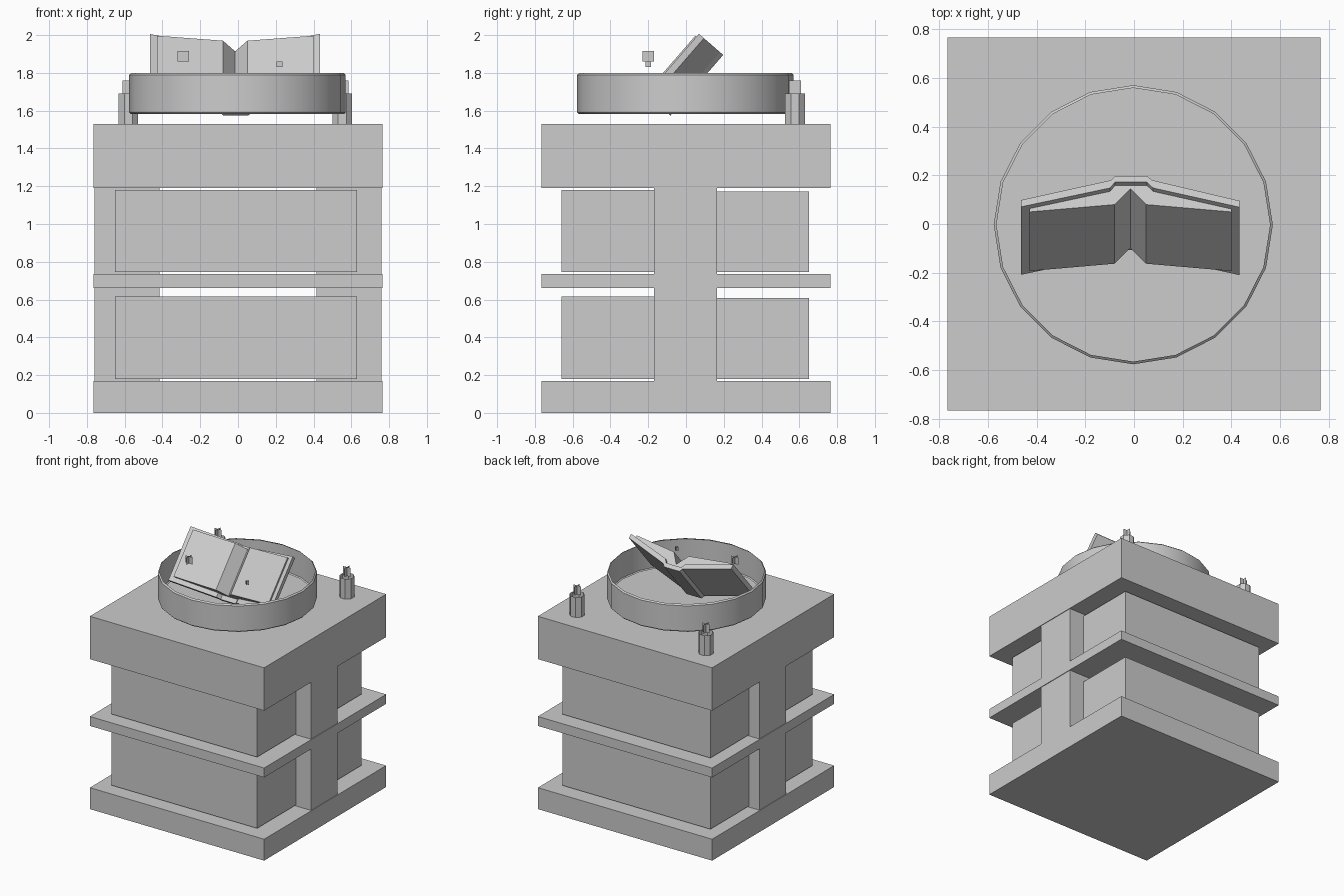
import bpy, bmesh, math
from mathutils import Vector

old = bpy.data.objects.get("Cube")
if old:
    bpy.data.objects.remove(old, do_unlink=True)

# Single grey material
grey = bpy.data.materials.new("plain_grey")
grey.use_nodes = True
COLOUR = (0.604, 0.604, 0.604, 1)
grey.diffuse_color = COLOUR
bsdf = next(n for n in grey.node_tree.nodes if n.type == 'BSDF_PRINCIPLED')
bsdf.inputs["Base Color"].default_value = COLOUR


def finish(name, bm, fix_normals=True):
    if fix_normals:
        bmesh.ops.recalc_face_normals(bm, faces=bm.faces)
    mesh = bpy.data.meshes.new(name)
    bm.to_mesh(mesh)
    bm.free()
    mesh.materials.append(grey)
    obj = bpy.data.objects.new(name, mesh)
    bpy.context.collection.objects.link(obj)
    return obj


def box(name, x, y, z):
    bm = bmesh.new()
    bmesh.ops.create_cube(bm, size=1)
    for v in bm.verts:
        v.co = [r[0] + (c + 0.5) * (r[1] - r[0]) for c, r in zip(v.co, (x, y, z))]
    return finish(name, bm)


def tube(name, centre, profile, sides, turn=0.0):
    """Open lathed sheet from (radius, height) pairs."""
    bm = bmesh.new()
    rings = []
    for r, z in profile:
        angles = [turn + math.tau * i / sides for i in range(sides)]
        rings.append([bm.verts.new((centre[0] + r * math.cos(a),
                                    centre[1] + r * math.sin(a), z)) for a in angles])
    for low, high in zip(rings, rings[1:]):
        for i in range(sides):
            j = (i + 1) % sides
            bm.faces.new((low[i], low[j], high[j], high[i]))
    return finish(name, bm, False)


def crossed_planes(name, x, y, z0, z1, width):
    bm = bmesh.new()
    h = width / 2
    for dx, dy in ((h, 0), (0, h)):
        bm.faces.new([bm.verts.new(p) for p in (
            (x - dx, y - dy, z0), (x + dx, y + dy, z0),
            (x + dx, y + dy, z1), (x - dx, y - dy, z1))])
    return finish(name, bm, False)


# Square slabs
EDGE = (-0.765, 0.765)
box("base_slab", EDGE, EDGE, (0, 0.17))
box("middle_shelf", EDGE, EDGE, (0.66, 0.735))
box("top_slab", EDGE, EDGE, (1.19, 1.53))

# Side pillars and the two rows of blocks on each level
for level, low, high in (("lower", 0.17, 0.66), ("upper", 0.735, 1.19)):
    box(level + "_right_pillar", (-0.76, -0.415), (-0.17, 0.165), (low, high))
    box(level + "_left_pillar", (0.415, 0.76), (-0.17, 0.165), (low, high))
    top = low + 0.445
    box(level + "_front_block", (-0.65, 0.63), (-0.66, -0.17), (low + 0.01, top))
    box(level + "_back_block", (-0.67, 0.63), (0.165, 0.65), (low + 0.01, top - 0.007))

# Floating ring with thin chamfered rims
ring = tube("floating_ring", (-0.003, -0.003),
            [(0.565, 1.582), (0.573, 1.59), (0.573, 1.79), (0.562, 1.8)], 20)
bpy.context.view_layer.objects.active = ring
ring.select_set(True)
bpy.ops.object.shade_smooth_by_angle(angle=math.radians(30))
ring.select_set(False)

# Open book: cross-sections swept down a tilted axis from the spine top
TILT = math.radians(49)
ALONG = Vector((0, math.cos(TILT), math.sin(TILT)))
OUT = Vector((0, -math.sin(TILT), math.cos(TILT)))
SPINE_TOP = Vector((0, 0.197, 1.895))


def book_part(name, section, top, bottom):
    bm = bmesh.new()
    ends = [[bm.verts.new(SPINE_TOP + Vector((x, 0, 0)) + OUT * d + ALONG * u)
             for x, d in section] for u in (top, bottom)]
    bm.faces.new(ends[0])
    bm.faces.new(ends[1][::-1])
    for i in range(len(section)):
        j = (i + 1) % len(section)
        bm.faces.new((ends[0][i], ends[1][i], ends[1][j], ends[0][j]))
    return finish(name, bm)


book_part("book_cover", [
    (-0.465, 0.131), (-0.094, 0.0225), (-0.078, 0), (0.053, 0), (0.075, 0.0225),
    (0.434, 0.135), (0.434, 0.17), (0.078, 0.065), (0.053, 0.033),
    (-0.078, 0.033), (-0.098, 0.065), (-0.465, 0.168)], 0, -0.425)
book_part("book_pages", [
    (-0.43, 0.16), (-0.098, 0.066), (-0.078, 0.034), (0.053, 0.034), (0.078, 0.066),
    (0.4, 0.162), (0.4, 0.178), (0.05, 0.138), (-0.015, 0.052),
    (-0.08, 0.138), (-0.43, 0.178)], -0.02, -0.39)

# Floating sparks over the pages
crossed_planes("large_spark", -0.29, -0.2, 1.86, 1.917, 0.06)
crossed_planes("small_spark", 0.22, -0.2, 1.83, 1.86, 0.03)

# Candles on the back corners
for side, x in (("right", -0.58), ("left", 0.552)):
    tube(side + "_candle", (x, 0.577), [(0.056, 1.53), (0.056, 1.69)], 8, math.pi / 8)
    crossed_planes(side + "_flame", x, 0.577, 1.69, 1.76, 0.065)
